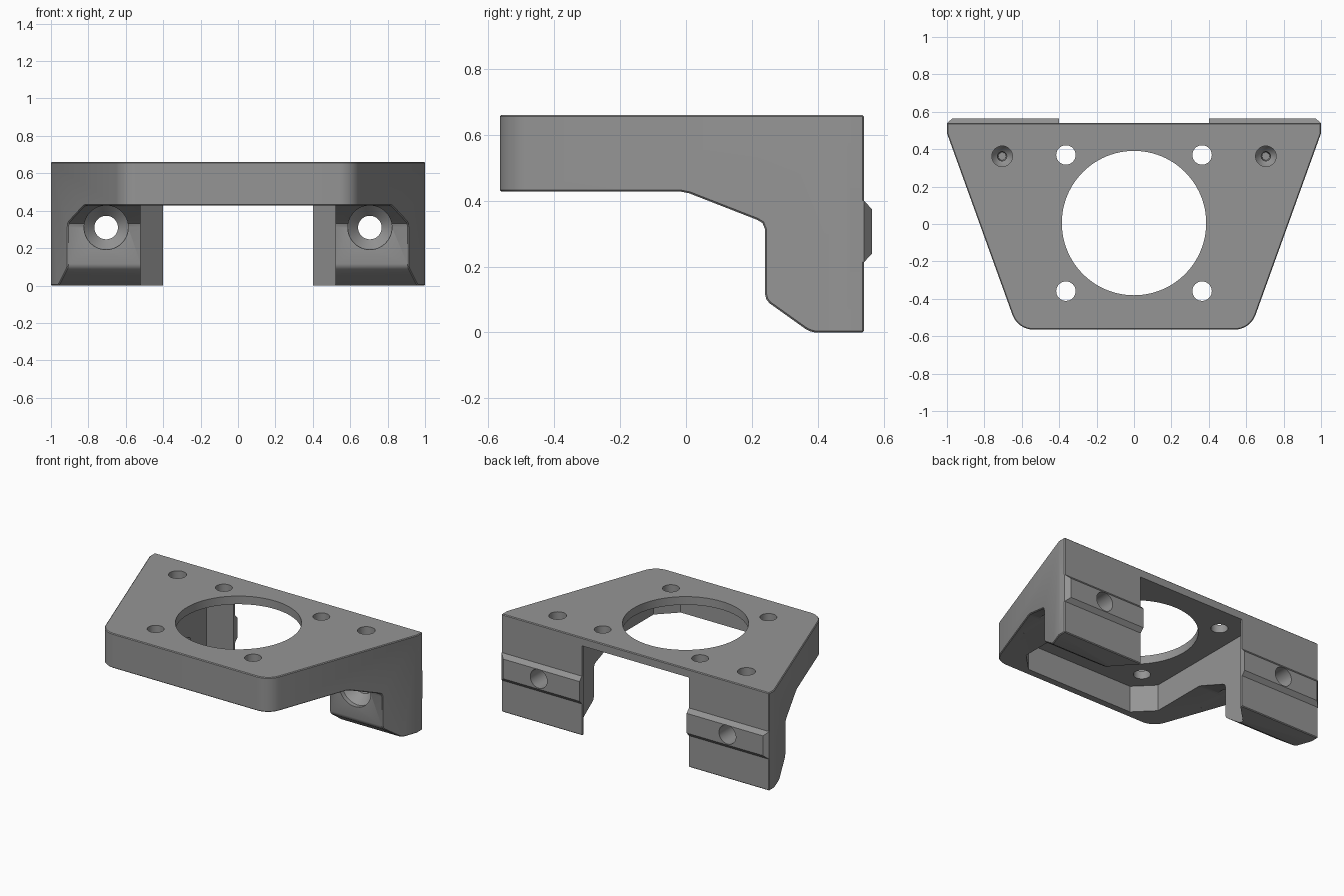
import bpy, bmesh, math
from mathutils import Matrix, Vector

if "Cube" in bpy.data.objects:
    bpy.data.objects.remove(bpy.data.objects["Cube"])

grey = bpy.data.materials.new("grey plastic")
grey.diffuse_color = (0.3, 0.3, 0.3, 1)
grey.use_nodes = True
grey.node_tree.nodes["Principled BSDF"].inputs["Base Color"].default_value = grey.diffuse_color
CY = 0.005          # centre of the motor opening in y


def prism(name, pts, lo, hi, to3d):
    """Extrude a 2D outline between lo and hi; to3d maps (a, b, height) to a point."""
    bm = bmesh.new()
    rings = [[bm.verts.new(to3d(a, b, h)) for a, b in pts] for h in (lo, hi)]
    bm.faces.new(rings[0])
    bm.faces.new(rings[1])
    n = len(pts)
    for i in range(n):
        j = (i + 1) % n
        bm.faces.new((rings[0][i], rings[0][j], rings[1][j], rings[1][i]))
    return finish(name, bm)


def lathe(name, profile, origin, axis, n=48):
    """Solid of revolution: profile is (radius, distance along axis)."""
    bm = bmesh.new()
    rot = Vector((0, 0, 1)).rotation_difference(Vector(axis)).to_matrix()
    rings = []
    for r, d in profile:
        rings.append([bm.verts.new(rot @ Vector((r * math.cos(2 * math.pi * k / n),
                      r * math.sin(2 * math.pi * k / n), d)) + Vector(origin))
                      for k in range(n)])
    for a, b in zip(rings, rings[1:]):
        for k in range(n):
            m = (k + 1) % n
            bm.faces.new((a[k], a[m], b[m], b[k]))
    bm.faces.new(rings[0])
    bm.faces.new(rings[-1])
    return finish(name, bm)


def finish(name, bm):
    bmesh.ops.recalc_face_normals(bm, faces=bm.faces)
    me = bpy.data.meshes.new(name)
    bm.to_mesh(me)
    bm.free()
    me.materials.append(grey)
    ob = bpy.data.objects.new(name, me)
    bpy.context.collection.objects.link(ob)
    return ob


def apply(ob, mod):
    bpy.context.view_layer.objects.active = ob
    bpy.ops.object.modifier_apply(modifier=mod.name)


def boolean(ob, tool, op):
    mod = ob.modifiers.new("bool", 'BOOLEAN')
    mod.operation, mod.solver, mod.object = op, 'EXACT', tool
    apply(ob, mod)
    bpy.data.objects.remove(tool)


def mirrored(half):
    return half + [(-x, y) for x, y in reversed(half)]


def flat(x, y, z): return (x, y, z)
def side(y, z, x): return (x, y, z)


# Plan outline: tapered plate with rounded front corners
taper = math.atan2(0.365, 1.0)
r = 0.12
cx, cy = 0.537, -0.565 + r
corner = [(cx + r * math.cos(t), cy + r * math.sin(t))
          for t in [-math.pi / 2 + k / 8 * (math.pi / 2 - taper) for k in range(9)]]
body = prism("motor_bracket", mirrored(corner + [(1.0, 0.485), (1.0, 0.54)]), 0, 0.66, flat)

# Side profile: thin front skirt dropping to the two rear feet
profile = [(-0.8, 0.8), (-0.8, 0.427), (-0.015, 0.427), (0.01, 0.422), (0.215, 0.342),
           (0.232, 0.332), (0.24, 0.312), (0.24, 0.115), (0.244, 0.1), (0.254, 0.088),
           (0.362, 0.011), (0.375, 0.004), (0.39, 0.0), (0.39, -0.1), (0.8, -0.1), (0.8, 0.8)]
boolean(body, prism("profile_tool", profile, -1.3, 1.3, side), 'INTERSECT')

# Slightly softened outer edges
bev = body.modifiers.new("soft", 'BEVEL')
bev.width, bev.segments, bev.limit_method, bev.angle_limit = 0.005, 1, 'ANGLE', math.radians(40)
apply(body, bev)

# Rear rails, chamfered above, below and at the outer end
for s in (-1, 1):
    bm = bmesh.new()
    base = [(0.4, 0.213), (1.0, 0.213), (1.0, 0.4), (0.4, 0.4)]
    tip = [(0.4, 0.24), (0.97, 0.24), (0.97, 0.373), (0.4, 0.373)]
    rings = [[bm.verts.new((s * x, y, z)) for x, z in ring]
             for ring, y in ((base, 0.5), (base, 0.54), (tip, 0.565))]
    for a, b in zip(rings, rings[1:]):
        for i in range(4):
            bm.faces.new((a[i], a[(i + 1) % 4], b[(i + 1) % 4], b[i]))
    bm.faces.new(rings[0])
    bm.faces.new(rings[2])
    boolean(body, finish("rail", bm), 'UNION')

# Square motor pocket with cut corners, open to the rear between the feet
w, c = 0.52, 0.4
pocket = mirrored([(c, CY - w), (w, CY - c), (w, CY + c), (c, CY + w), (c, 0.8)])
boolean(body, prism("pocket_tool", pocket, -0.2, 0.605, flat), 'DIFFERENCE')

# Large motor opening and its four bolt holes
boolean(body, lathe("opening_tool", [(0.386, 0.5), (0.386, 0.8)], (0, CY, 0), (0, 0, 1), 96),
        'DIFFERENCE')
for sx in (-1, 1):
    for sy in (-1, 1):
        boolean(body, lathe("bolt_tool", [(0.052, 0.5), (0.052, 0.8)],
                            (sx * 0.364, CY + sy * 0.364, 0), (0, 0, 1), 32), 'DIFFERENCE')

for s in (-1, 1):
    # Countersunk mounting hole through each foot
    boolean(body, lathe("mount_tool", [(0.118, -0.2), (0.118, 0.27), (0.063, 0.33), (0.063, 0.7)],
                        (s * 0.705, 0, 0.31), (0, 1, 0)), 'DIFFERENCE')
    # Stepped blind hole in the top
    boolean(body, lathe("top_hole_tool", [(0.02, 0.42), (0.025, 0.53), (0.037, 0.54),
                                          (0.055, 0.57), (0.055, 0.8)],
                        (s * 0.705, 0.362, 0), (0, 0, 1), 32), 'DIFFERENCE')

bpy.ops.object.select_all(action='DESELECT')
body.select_set(True)
bpy.context.view_layer.objects.active = body
bpy.ops.object.shade_smooth_by_angle(angle=math.radians(25))
